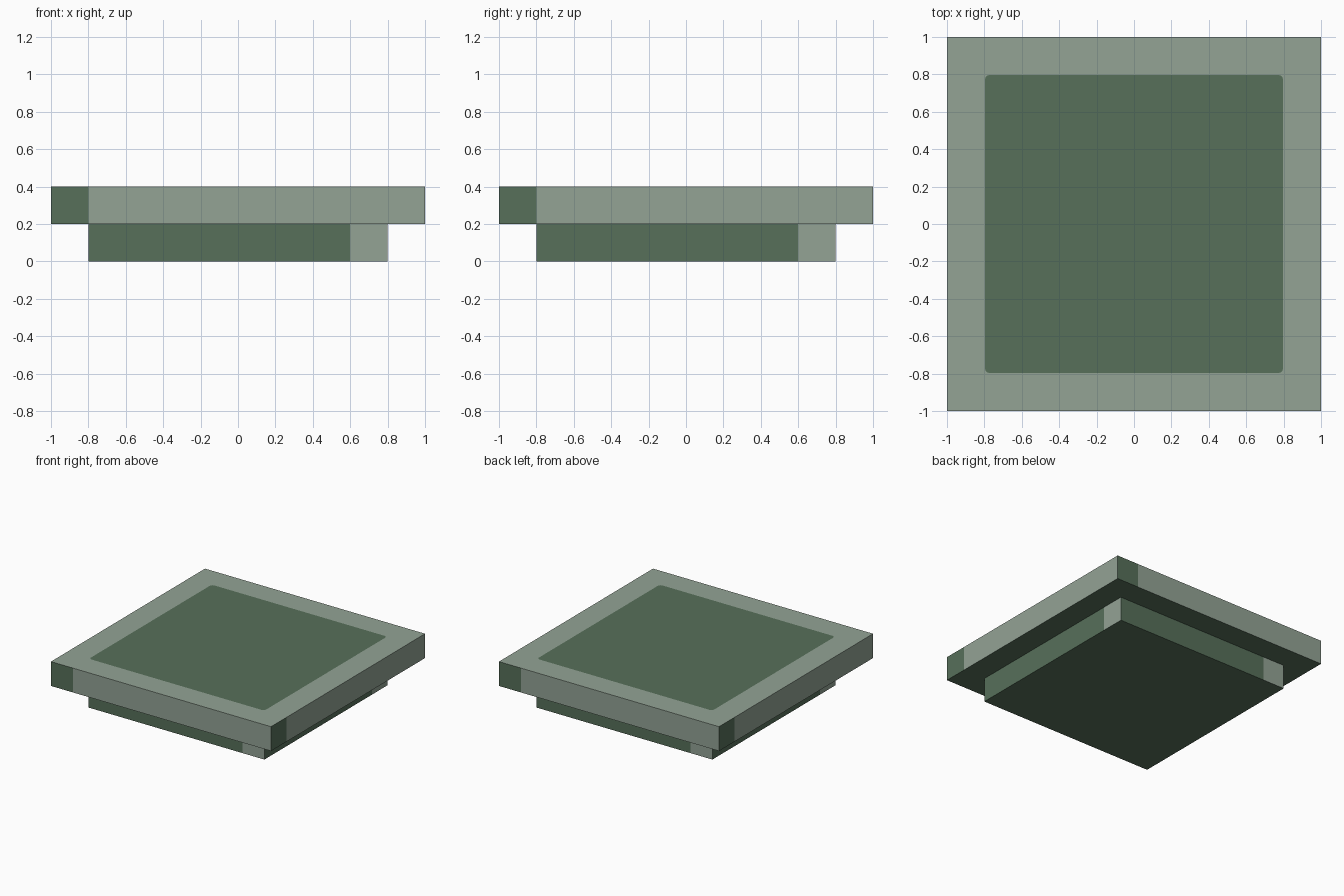
import bpy, bmesh, math

if "Cube" in bpy.data.objects:
    bpy.data.objects.remove(bpy.data.objects["Cube"])


def material(name, rgb):
    m = bpy.data.materials.new(name)
    m.diffuse_color = (*rgb, 1.0)
    m.use_nodes = True
    m.node_tree.nodes["Principled BSDF"].inputs["Base Color"].default_value = m.diffuse_color
    return m


DARK, LIGHT = 0, 1
MATS = [material("dark green", (0.095, 0.162, 0.102)),
        material("pale green", (0.292, 0.366, 0.301))]


def quarter_turn(p, k):
    """Rotate a 2D point by k quarter turns, counter-clockwise."""
    x, y = p
    for _ in range(k % 4):
        x, y = -y, x
    return x, y


def slab(name, half, z0, z1, split, panel=None, radius=0.025, steps=3):
    """Square slab; each side is dark up to the split, then pale.
    With panel given, the top is a dark rounded square in a pale border."""
    bm = bmesh.new()

    def ring(points, z):
        return [[bm.verts.new((*quarter_turn(p, k), z)) for p in points]
                for k in range(4)]

    def face(verts, mat):
        bm.faces.new(verts).material_index = mat

    outline = [(-half, -half), (split, -half)]
    low, top = ring(outline, z0), ring(outline, z1)

    # sides, two colours on each
    for k in range(4):
        n = (k + 1) % 4
        face([low[k][0], low[k][1], top[k][1], top[k][0]], DARK)
        face([low[k][1], low[n][0], top[n][0], top[k][1]], LIGHT)

    # underside
    face([v for q in reversed(low) for v in reversed(q)], DARK)

    # top
    if panel is None:
        face([v for q in top for v in q], DARK)
    else:
        c = -panel + radius
        arc = []
        for i in range(steps + 1):
            a = math.pi + math.pi / 2 * i / steps
            arc.append((c + radius * math.cos(a), c + radius * math.sin(a)))
        inner = ring(arc, z1)
        face([v for q in inner for v in q], DARK)
        for k in range(4):
            n = (k + 1) % 4
            face([top[k][0], top[k][1], top[n][0], inner[n][0], inner[k][-1]], LIGHT)
            for i in range(steps):
                face([top[k][0], inner[k][i + 1], inner[k][i]], LIGHT)

    mesh = bpy.data.meshes.new(name)
    bm.to_mesh(mesh)
    bm.free()
    for m in MATS:
        mesh.materials.append(m)
    obj = bpy.data.objects.new(name, mesh)
    bpy.context.collection.objects.link(obj)
    return obj


# narrower foot below, wide plate with inlaid panel above
slab("base", 0.8, 0.0, 0.2, split=0.6)
slab("top_plate", 1.0, 0.2, 0.4, split=-0.8, panel=0.797)
